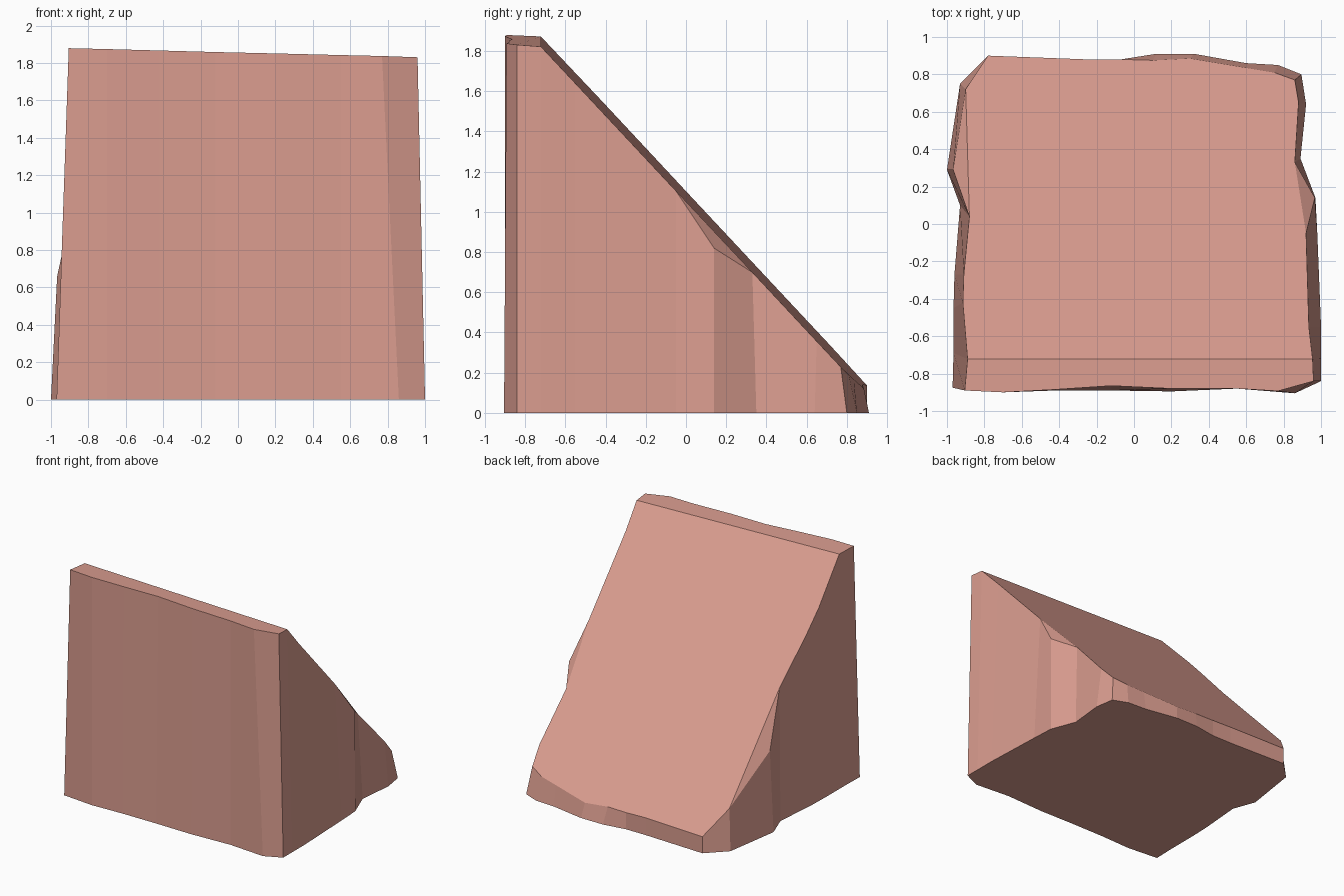
import bpy
import bmesh

# Remove the default object only
default = bpy.data.objects.get("Cube")
if default:
    bpy.data.objects.remove(default, do_unlink=True)


def make_material(name, colour):
    material = bpy.data.materials.new(name)
    material.use_nodes = True
    material.diffuse_color = colour
    shader = material.node_tree.nodes["Principled BSDF"]
    shader.inputs["Base Color"].default_value = colour
    return material


def top_height(x, y):
    """Height of the rock: a narrow flat ledge in front, a long slope behind."""
    ledge = 1.85 - 0.025 * x - 0.04 * (y + 0.72)
    slope = 1.077 - 1.07 * y - 0.029 * x
    return min(ledge, slope)


# Uneven wall outlines, counter-clockwise: foot x, foot y, rim x, rim y
front_wall = [
    (-.97, -.875, -.905, -.89), (-.7, -.9, -.7, -.9), (-.42, -.89, -.42, -.885),
    (-.12, -.89, -.12, -.865), (.2, -.895, .2, -.88), (.55, -.88, .55, -.88),
    (.86, -.905, .77, -.893), (1, -.84, .96, -.84),
]
left_wall = [
    (1, -.72, .955, -.722), (1, -.55, .935, -.55), (.98, -.05, .92, -.05),
    (.97, .14, .967, .14), (.89, .35, .86, .33), (.92, .64, .88, .65),
]
back_wall = [
    (.895, .8, .86, .77), (.77, .85, .75, .81), (.6, .86, .6, .835),
    (.32, .91, .3, .885), (.12, .91, .1, .875), (-.07, .88, -.07, .88),
    (-.25, .88, -.25, .88), (-.78, .9, -.78, .9),
]
right_wall = [
    (-.93, .75, -.9, .72), (-1, .29, -.967, .29), (-.93, .1, -.88, .04),
    (-.96, -.27, -.91, -.27), (-.965, -.45, -.915, -.42),
    (-.965, -.69, -.89, -.722),
]
outline = front_wall + left_wall + back_wall + right_wall

# Two bulges on the side walls stop short of the slope: outline index and drop
bulges = {
    outline.index(left_wall[3]): 0.08,
    outline.index(right_wall[1]): 0.135,
}

# Build the foot and rim rings
bm = bmesh.new()
foot, rim = [], []
for i, (fx, fy, rx, ry) in enumerate(outline):
    foot.append(bm.verts.new((fx, fy, 0)))
    rim.append(bm.verts.new((rx, ry, top_height(rx, ry) - bulges.get(i, 0))))

# Walls and underside
count = len(outline)
for i in range(count):
    j = (i + 1) % count
    bm.faces.new((foot[i], foot[j], rim[j], rim[i]))
bm.faces.new(foot[::-1])

# Small facets above the bulges
for i in bulges:
    bm.faces.new((rim[i - 1], rim[i], rim[i + 1]))

# Ledge and slope share the ridge between the two side walls
ridge = len(front_wall)
bm.faces.new(rim[:ridge + 1] + rim[-1:])
bm.faces.new([v for i, v in enumerate(rim) if i >= ridge and i not in bulges])

bmesh.ops.recalc_face_normals(bm, faces=bm.faces[:])
mesh = bpy.data.meshes.new("rock_ramp")
bm.to_mesh(mesh)
bm.free()

rock = bpy.data.objects.new("rock_ramp", mesh)
bpy.context.collection.objects.link(rock)
mesh.materials.append(make_material("salmon clay", (0.70, 0.335, 0.275, 1)))
